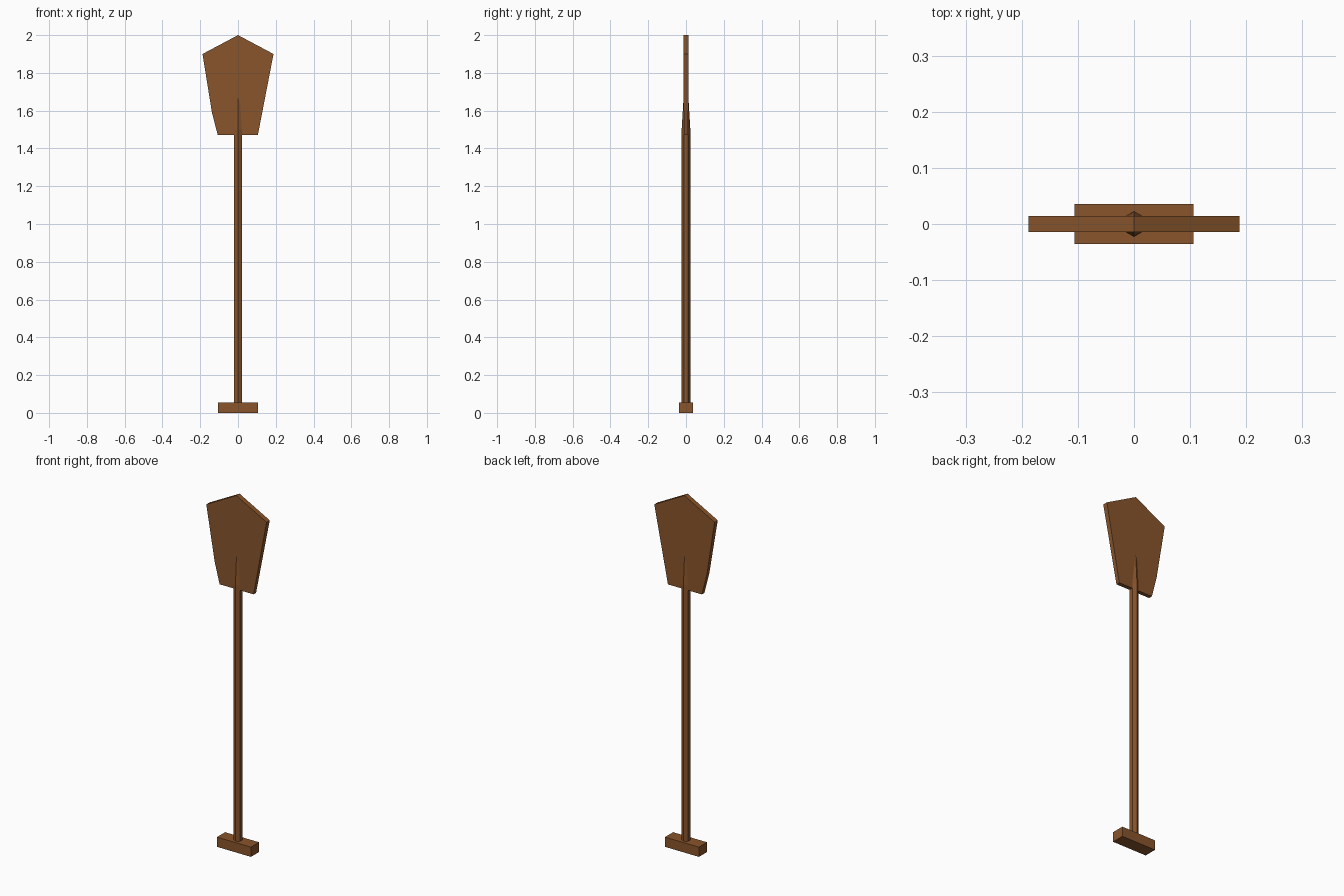
import bpy, bmesh, math

if "Cube" in bpy.data.objects:
    bpy.data.objects.remove(bpy.data.objects["Cube"])

wood = bpy.data.materials.new("wood")
wood.diffuse_color = (0.25, 0.09, 0.025, 1)
wood.use_nodes = True
wood.node_tree.nodes["Principled BSDF"].inputs["Base Color"].default_value = wood.diffuse_color


def loft(name, rings):
    """Join equal-sized rings of points into a closed, capped solid."""
    bm = bmesh.new()
    loops = [[bm.verts.new(p) for p in ring] for ring in rings]
    n = len(loops[0])
    for a, b in zip(loops, loops[1:]):
        for i in range(n):
            j = (i + 1) % n
            bm.faces.new((a[i], a[j], b[j], b[i]))
    bm.faces.new(loops[0])
    bm.faces.new(loops[-1])
    bmesh.ops.recalc_face_normals(bm, faces=bm.faces)
    mesh = bpy.data.meshes.new(name)
    bm.to_mesh(mesh)
    bm.free()
    mesh.materials.append(wood)
    obj = bpy.data.objects.new(name, mesh)
    bpy.context.collection.objects.link(obj)
    return obj


# Blade: pointed outline (x, z, half thickness), one side nicked at the bottom
outline = [(0, 2.0, 0.014), (0.188, 1.9, 0.014), (0.105, 1.47, 0.011),
           (-0.107, 1.47, 0.011), (-0.138, 1.59, 0.011), (-0.188, 1.9, 0.014)]
loft("blade", [[(x, s * t, z) for x, z, t in outline] for s in (-1, 1)])


# Shaft: hexagonal pole whose end flattens into the blade
def hexagon(z, ry, r=0.023):
    angles = [math.radians(30 + 60 * i) for i in range(6)]
    return [(r * math.cos(a), ry * math.sin(a), z) for a in angles]


loft("shaft", [hexagon(0.03, 0.023), hexagon(1.5, 0.023), hexagon(1.7, 0.011)])

# Grip: crossbar at the foot of the shaft
bar = [(-0.106, -0.036), (0.106, -0.036), (0.106, 0.036), (-0.106, 0.036)]
loft("grip", [[(x, y, z) for x, y in bar] for z in (0, 0.055)])
